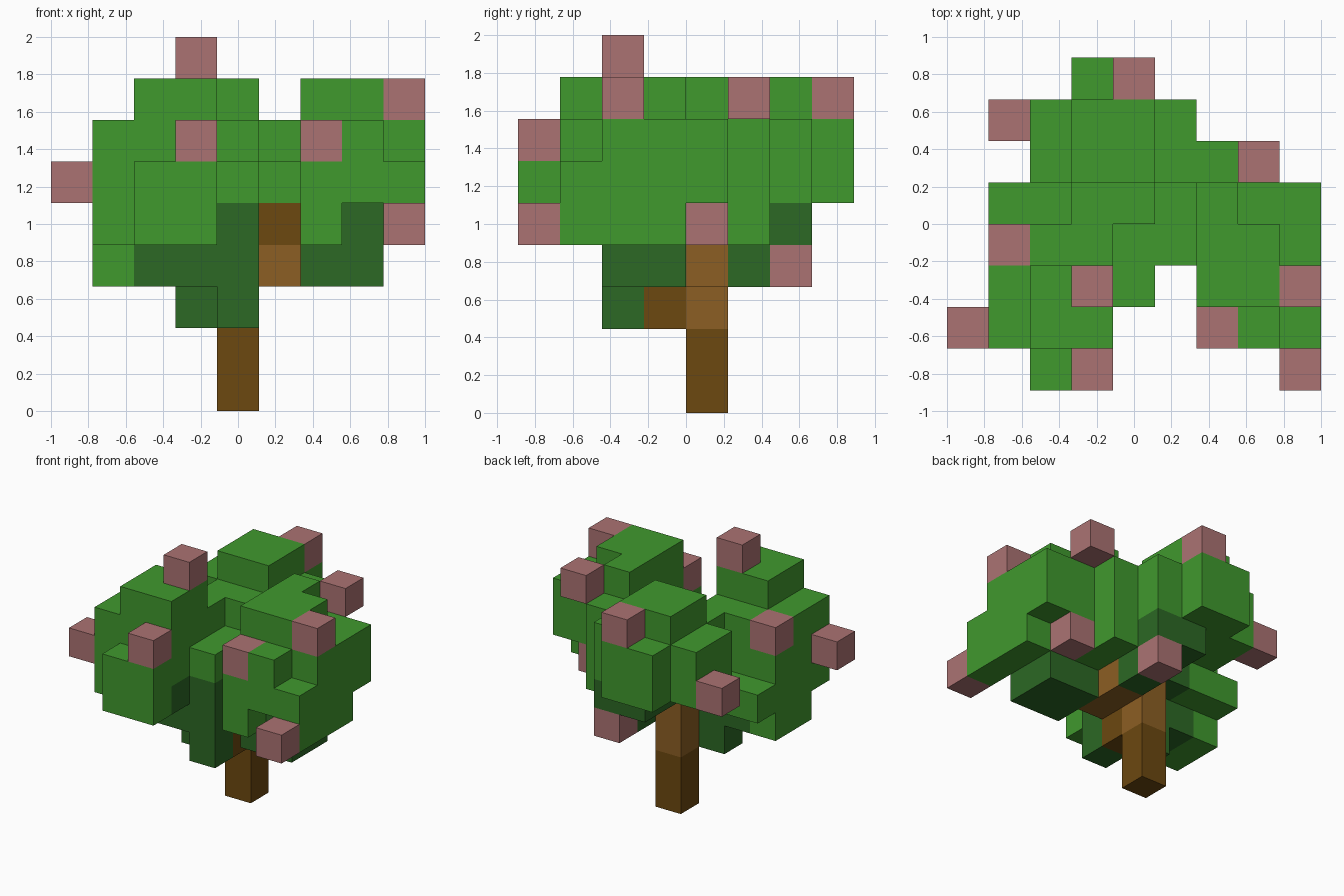
import bpy
import bmesh
from mathutils import Vector

cube = bpy.data.objects.get("Cube")
if cube:
    bpy.data.objects.remove(cube, do_unlink=True)

S = 2 / 9                          # edge of one block
ORIGIN = Vector((-1, -4 * S, 0))   # corner of the block grid

COLOURS = {
    "leaf_green": (0.051, 0.319, 0.027),
    "shade_green": (0.025, 0.138, 0.018),
    "blossom_pink": (0.407, 0.171, 0.171),
    "bark_brown": (0.150, 0.065, 0.005),
    "light_bark": (0.262, 0.114, 0.017),
}

blocks = {}   # (x, y, z) grid cell -> part name


def fill(part, x, y, z):
    """Fill inclusive cell ranges with a part."""
    for i in range(x[0], x[-1] + 1):
        for j in range(y[0], y[-1] + 1):
            for k in range(z[0], z[-1] + 1):
                blocks[i, j, k] = part


# Bright crown: x, y, z cell ranges
for box in [
    ((2, 3), (0,), (4, 5)),        # front right clump
    ((1,), (1, 2), (4, 6)),
    ((2, 3), (1, 2), (5, 7)),
    ((1,), (2, 3), (3, 5)),
    ((2, 3), (3,), (5, 6)),
    ((3, 4), (4,), (5, 6)),        # middle
    ((4,), (2, 3), (5,)),
    ((5,), (3, 4), (5,)),
    ((1,), (4,), (4,)),
    ((2,), (4,), (4,)),
    ((2, 5), (5, 6), (5, 6)),      # back clump
    ((3, 4), (5, 6), (7,)),
    ((3, 4), (7,), (5, 6)),
    ((6,), (5,), (4, 6)),
    ((6,), (1,), (4, 5)),          # front left clump
    ((7,), (1,), (5, 6)),
    ((8,), (1,), (4, 5)),
    ((8,), (2, 3), (4, 6)),
    ((6, 7), (2, 3), (5, 7)),
    ((6,), (4,), (4, 7)),
    ((7, 8), (4,), (5, 6)),
]:
    fill("crown", *box)

# Shaded foliage below the crown
for box in [
    ((2, 3), (1, 3), (4,)),
    ((2, 4), (2, 3), (3,)),
    ((4,), (2,), (2, 4)),
    ((3,), (3,), (2,)),
    ((4,), (3,), (4,)),
    ((3,), (4,), (4,)),
    ((6, 7), (2, 3), (3, 4)),
    ((4, 5), (5, 6), (4,)),
    ((5,), (5,), (3,)),
]:
    fill("shaded_leaves", *box)

# Trunk and branches
fill("trunk", (4,), (4,), (0, 1))
fill("trunk", (4,), (3,), (2,))
fill("trunk", (5,), (3, 4), (4,))
fill("branches", (4,), (4,), (2, 4))
fill("branches", (5,), (3, 4), (3,))

# Single blossom blocks
for i, j, k in [(3, 2, 8), (8, 2, 7), (7, 5, 7), (4, 7, 7), (3, 0, 6), (6, 1, 6),
                (1, 3, 6), (1, 6, 5), (0, 1, 5), (8, 0, 4), (7, 4, 4), (5, 6, 3)]:
    fill("blossoms", (i,), (j,), (k,))


def make_material(name):
    mat = bpy.data.materials.new(name)
    mat.use_nodes = True
    colour = (*COLOURS[name], 1)
    mat.diffuse_color = colour
    bsdf = next(n for n in mat.node_tree.nodes if n.type == "BSDF_PRINCIPLED")
    bsdf.inputs["Base Color"].default_value = colour
    bsdf.inputs["Roughness"].default_value = 0.9
    return mat


def build_part(part, material):
    """Join the part's blocks into one skin, leaving out covered faces."""
    bm = bmesh.new()
    for cell, owner in blocks.items():
        if owner != part:
            continue
        centre = Vector(cell) + Vector((0.5, 0.5, 0.5))
        for axis in range(3):
            for sign in (-1, 1):
                n = Vector((0, 0, 0))
                n[axis] = sign
                if tuple(int(c + d) for c, d in zip(cell, n)) in blocks:
                    continue
                u = Vector((0, 0, 0))
                u[(axis + 1) % 3] = 1
                v = n.cross(u)
                corners = [centre + (n + a * u + b * v) / 2
                           for a, b in ((-1, -1), (1, -1), (1, 1), (-1, 1))]
                bm.faces.new([bm.verts.new(ORIGIN + p * S) for p in corners])
    bmesh.ops.remove_doubles(bm, verts=bm.verts, dist=0.001)
    mesh = bpy.data.meshes.new(part)
    bm.to_mesh(mesh)
    bm.free()
    mesh.materials.append(make_material(material))
    bpy.context.collection.objects.link(bpy.data.objects.new(part, mesh))


for part, material in [("crown", "leaf_green"), ("shaded_leaves", "shade_green"),
                       ("blossoms", "blossom_pink"), ("trunk", "bark_brown"),
                       ("branches", "light_bark")]:
    build_part(part, material)
